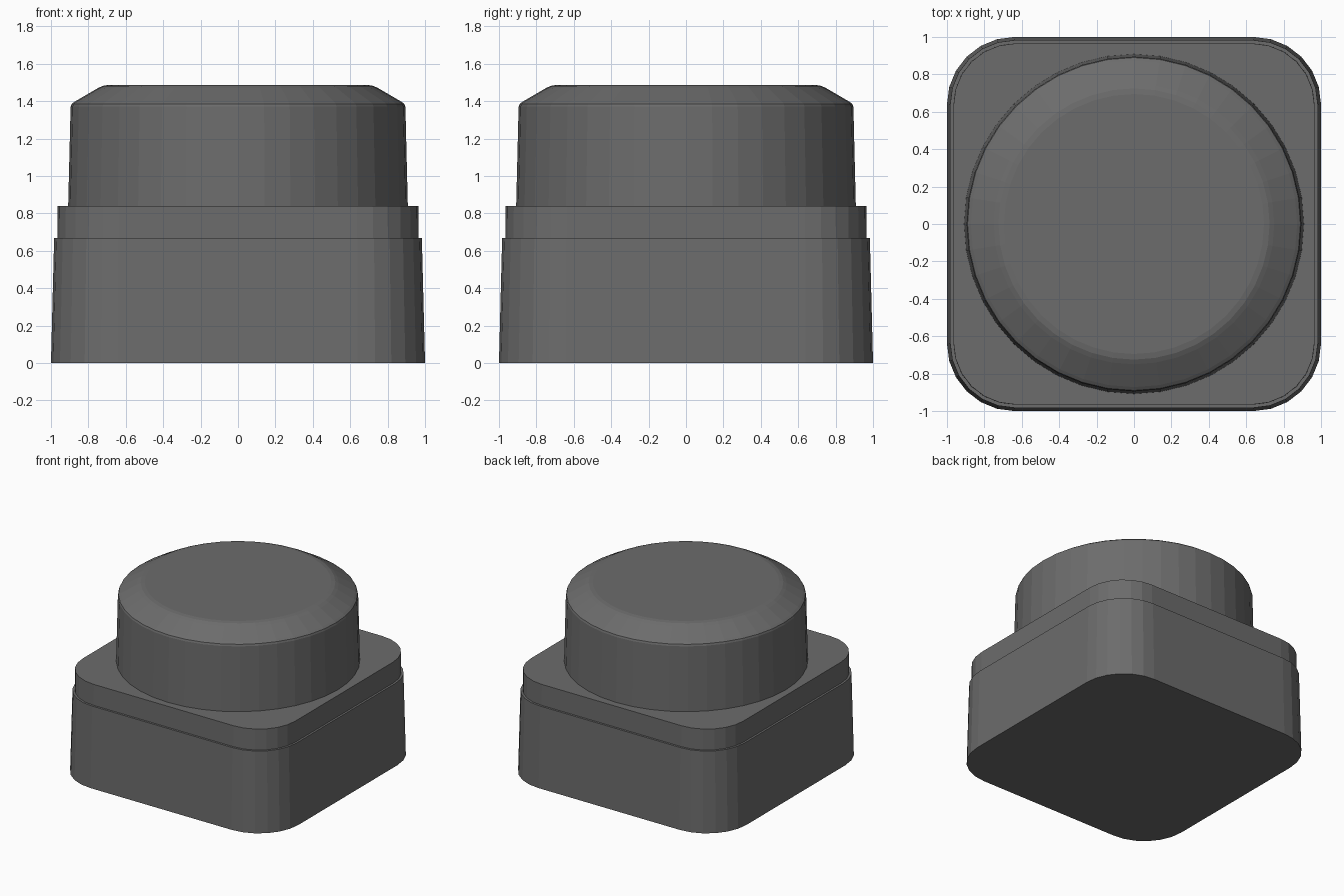
import bpy, bmesh
from math import cos, sin, pi

if "Cube" in bpy.data.objects:
    bpy.data.objects.remove(bpy.data.objects["Cube"])

dark = bpy.data.materials.new("dark_grey")
dark.diffuse_color = (0.15, 0.15, 0.15, 1)
dark.use_nodes = True
dark.node_tree.nodes["Principled BSDF"].inputs["Base Color"].default_value = dark.diffuse_color


def rounded_square(half, radius, z, steps=6):
    pts = []
    for q, (sx, sy) in enumerate([(1, 1), (-1, 1), (-1, -1), (1, -1)]):
        for i in range(steps + 1):
            a = (q + i / steps) * pi / 2
            pts.append((sx * (half - radius) + radius * cos(a),
                        sy * (half - radius) + radius * sin(a), z))
    return pts


def circle(radius, z, sides=40):
    return [(radius * cos(2 * pi * i / sides), radius * sin(2 * pi * i / sides), z)
            for i in range(sides)]


def loft(name, rings):
    bm = bmesh.new()
    loops = [[bm.verts.new(p) for p in ring] for ring in rings]
    n = len(loops[0])
    for lo, hi in zip(loops, loops[1:]):
        for i in range(n):
            j = (i + 1) % n
            bm.faces.new((lo[i], lo[j], hi[j], hi[i]))
    bm.faces.new(loops[0][::-1])
    bm.faces.new(loops[-1])
    mesh = bpy.data.meshes.new(name)
    bm.to_mesh(mesh)
    bm.free()
    mesh.materials.append(dark)
    obj = bpy.data.objects.new(name, mesh)
    bpy.context.collection.objects.link(obj)
    return obj


# Tapered lower body with a narrower neck stepped in at the top
loft("body", [rounded_square(1.0, 0.36, 0), rounded_square(0.983, 0.345, 0.668),
              rounded_square(0.966, 0.33, 0.668), rounded_square(0.965, 0.33, 0.84)])

# Round cap with a sloped, softened rim
cap_profile = [(0.908, 0.84), (0.895, 1.37), (0.89, 1.385), (0.872, 1.398),
               (0.75, 1.469), (0.725, 1.481), (0.695, 1.486)]
loft("cap", [circle(r, z) for r, z in cap_profile])
